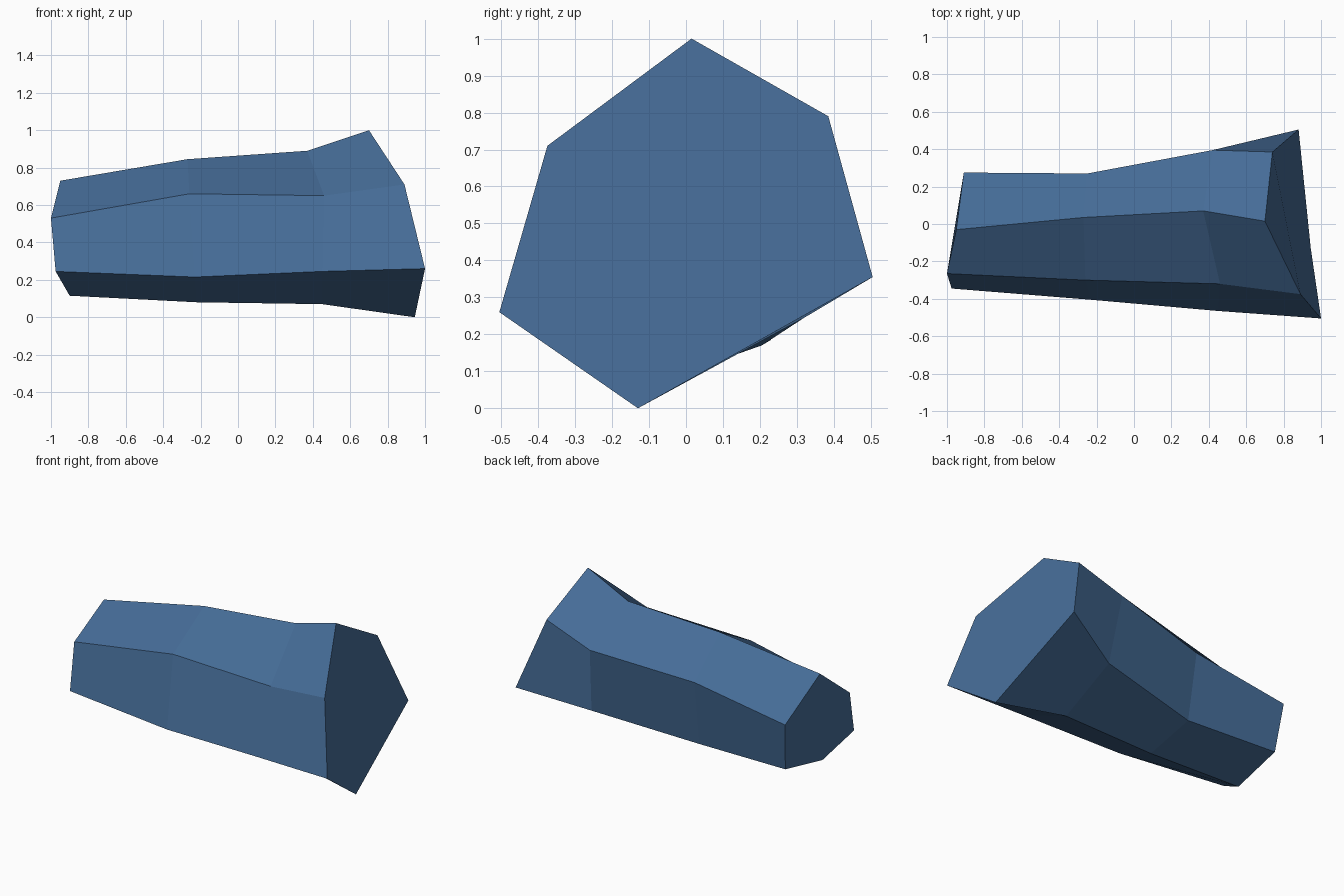
import bpy
import bmesh

# One flat colour
mat = bpy.data.materials.new("slate_blue")
mat.diffuse_color = (0.06, 0.15, 0.31, 1)

# Four irregular six-sided cross-sections, left to right:
# corners run top, upper back, lower back, bottom, lower front, upper front
sections = [
    [(-0.95, -0.03, 0.73), (-0.91, 0.275, 0.50), (-0.88, 0.23, 0.185),
     (-0.90, -0.125, 0.115), (-0.975, -0.345, 0.245), (-1.0, -0.265, 0.53)],
    [(-0.27, 0.035, 0.845), (-0.25, 0.27, 0.60), (-0.24, 0.205, 0.17),
     (-0.22, -0.11, 0.08), (-0.23, -0.405, 0.215), (-0.26, -0.30, 0.66)],
    [(0.37, 0.07, 0.89), (0.42, 0.395, 0.68), (0.46, 0.32, 0.245),
     (0.45, -0.08, 0.07), (0.45, -0.465, 0.245), (0.46, -0.32, 0.65)],
    [(0.70, 0.015, 1.0), (0.74, 0.385, 0.79), (0.88, 0.505, 0.355),
     (0.945, -0.13, 0.0), (1.0, -0.505, 0.26), (0.89, -0.375, 0.71)],
]

# Loft the stone through the sections and cap both ends
bm = bmesh.new()
rings = [[bm.verts.new(p) for p in ring] for ring in sections]
for a, b in zip(rings, rings[1:]):
    for i in range(6):
        j = (i + 1) % 6
        bm.faces.new((a[i], a[j], b[j], b[i]))
bm.faces.new(rings[0])
bm.faces.new(rings[-1])
bmesh.ops.recalc_face_normals(bm, faces=bm.faces)

mesh = bpy.data.meshes.new("faceted_stone")
bm.to_mesh(mesh)
bm.free()
mesh.materials.append(mat)
stone = bpy.data.objects.new("faceted_stone", mesh)
bpy.context.collection.objects.link(stone)
